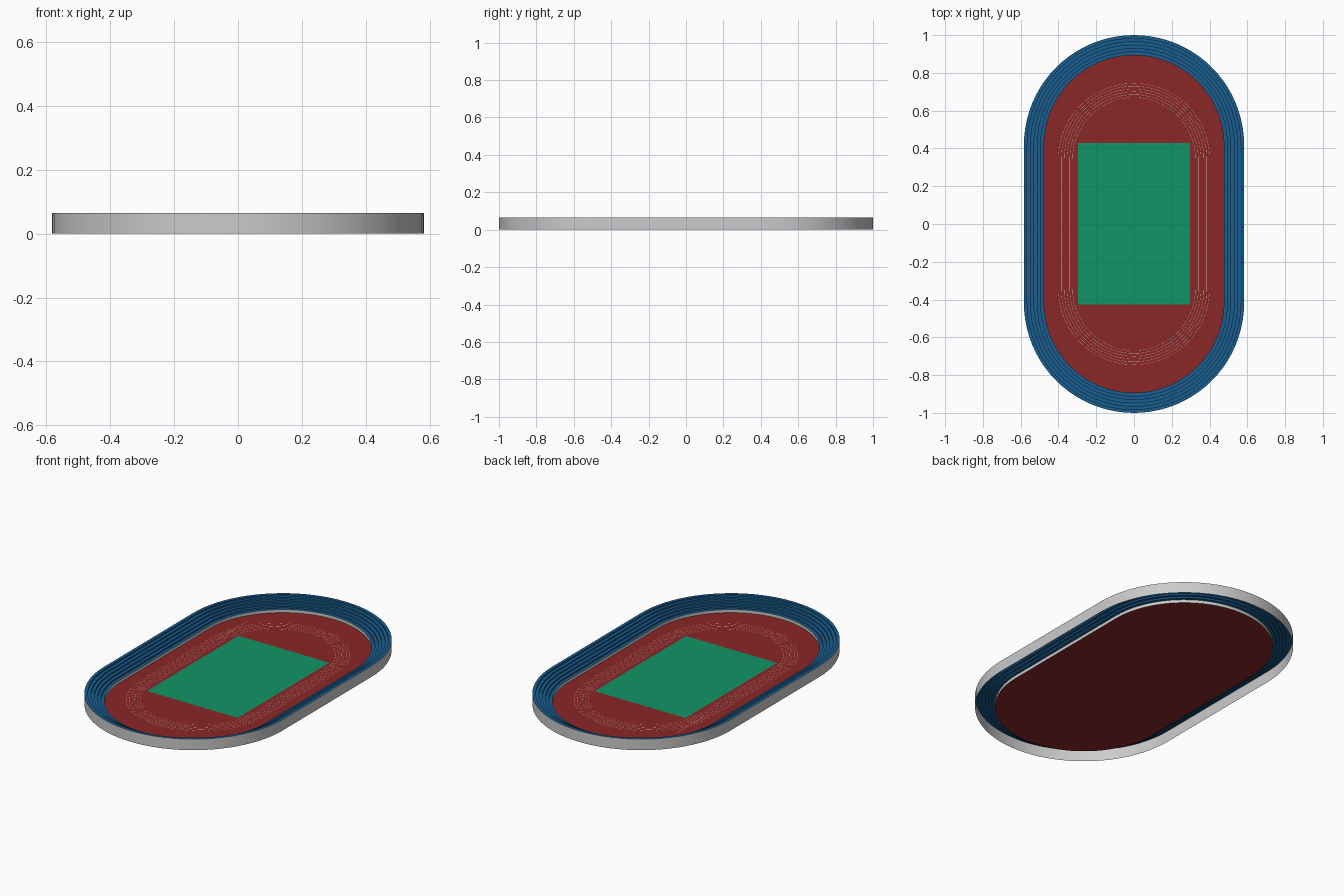
import bpy, bmesh, math

if "Cube" in bpy.data.objects:
    bpy.data.objects.remove(bpy.data.objects["Cube"])

SEG = 40            # segments per rounded end
CY = 0.417          # centre of the rounded ends of the bowl


def material(name, rgb):
    m = bpy.data.materials.new(name)
    m.diffuse_color = (*rgb, 1)
    m.use_nodes = True
    m.node_tree.nodes["Principled BSDF"].inputs["Base Color"].default_value = m.diffuse_color
    return m


def stadium(r, cy, z):
    """Oval outline: two half circles joined by straights."""
    pts = []
    for base, sign in ((0, 1), (math.pi, -1)):
        for i in range(SEG + 1):
            a = base + math.pi * i / SEG
            pts.append((r * math.cos(a), sign * cy + r * math.sin(a), z))
    return pts


def finish(name, bm, mat=None, smooth=True):
    me = bpy.data.meshes.new(name)
    bm.to_mesh(me)
    bm.free()
    ob = bpy.data.objects.new(name, me)
    bpy.context.collection.objects.link(ob)
    if mat:
        me.materials.append(mat)
    if smooth:
        bpy.context.view_layer.objects.active = ob
        ob.select_set(True)
        bpy.ops.object.shade_smooth_by_angle(angle=math.radians(30))
        ob.select_set(False)
    return ob


def add_loft(bm, profile, cy):
    """Sweep a (radius, z) profile around the oval."""
    rings = [[bm.verts.new(p) for p in stadium(r, cy, z)] for r, z in profile]
    n = len(rings[0])
    for a, b in zip(rings, rings[1:]):
        for i in range(n):
            j = (i + 1) % n
            bm.faces.new((a[i], a[j], b[j], b[i]))


def loft(name, profile, cy, mat=None):
    bm = bmesh.new()
    add_loft(bm, profile, cy)
    return finish(name, bm, mat)


def add_rect(bm, x0, x1, y0, y1, z):
    bm.faces.new([bm.verts.new(p) for p in
                  ((x0, y0, z), (x1, y0, z), (x1, y1, z), (x0, y1, z))])


blue = material("seat_blue", (0.01, 0.11, 0.28))
red = material("track_red", (0.26, 0.02, 0.02))
green = material("grass_green", (0.005, 0.30, 0.13))
white = material("line_white", (0.9, 0.9, 0.9))

R_OUT, R_IN, TOP, LOW, STEPS = 0.583, 0.476, 0.065, 0.018, 6

# grey outer and inner walls
loft("outer_wall", [(R_OUT, 0), (R_OUT, TOP)], CY)
loft("inner_wall", [(R_IN, LOW), (R_IN, 0)], CY)

# stepped seating, open underneath
steps = [(R_OUT, TOP)]
tread, rise = (R_OUT - R_IN) / STEPS, (TOP - LOW) / (STEPS - 1)
for k in range(STEPS):
    r, z = R_OUT - (k + 1) * tread, TOP - k * rise
    steps.append((r, z))
    if k < STEPS - 1:
        steps.append((r, z - rise))
loft("seating_steps", steps, CY, blue)

# red arena floor
bm = bmesh.new()
bm.faces.new([bm.verts.new(p) for p in stadium(R_IN, CY, 0)])
finish("arena_floor", bm, red, False)

# green pitch
bm = bmesh.new()
add_rect(bm, -0.297, 0.297, -0.425, 0.428, 0.0015)
finish("pitch", bm, green, False)

# thin lane lines, with one sprint lane extended past the bend
bm = bmesh.new()
for k in range(6):
    r = 0.325 + 0.015 * k
    add_loft(bm, [(r + 0.0006, 0.0008), (r - 0.0006, 0.0008)], 0.345)
add_rect(bm, -0.366, -0.364, 0.345, 0.60, 0.0009)
finish("lane_lines", bm, white, False)
